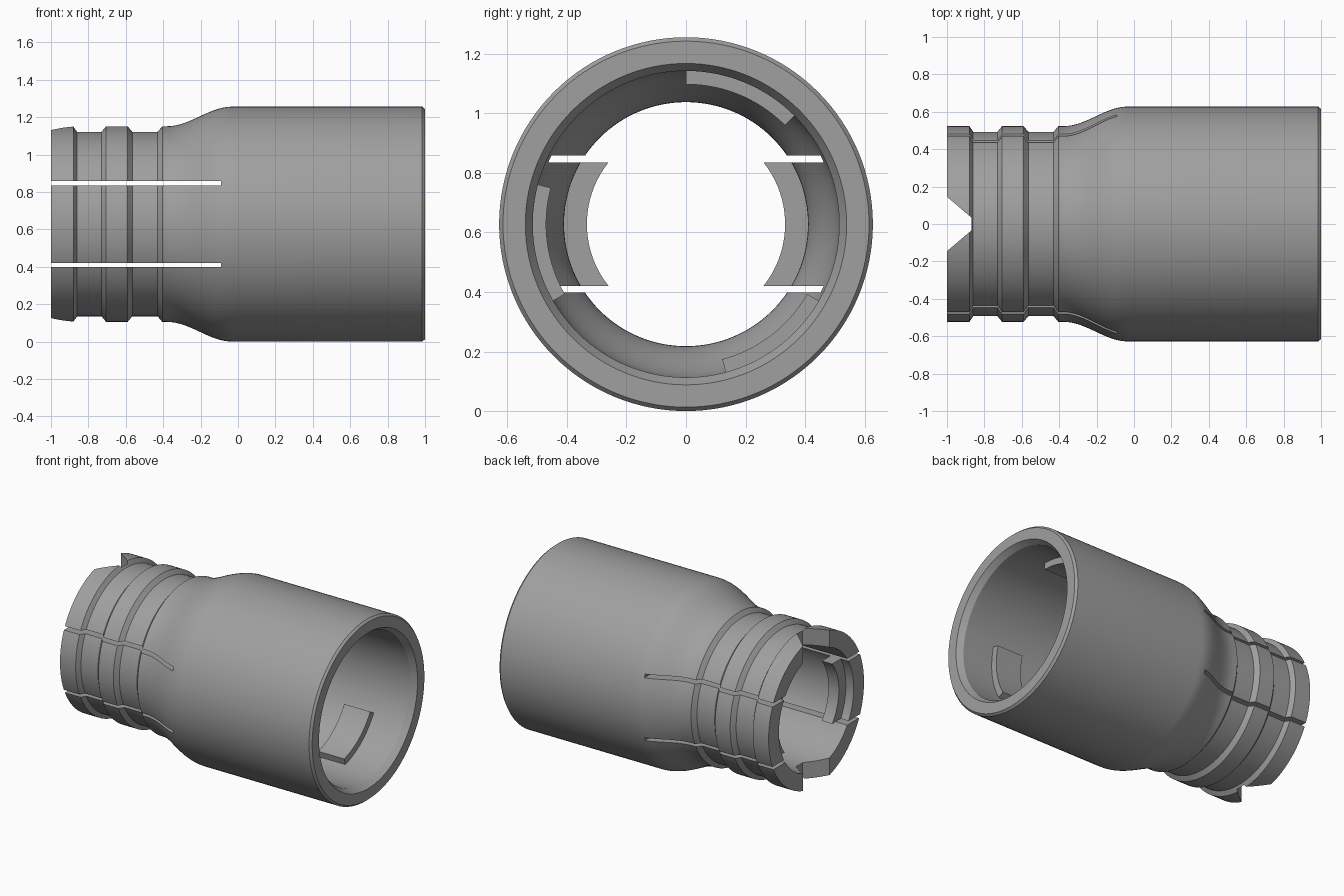
import bpy, bmesh, math
from mathutils import Vector

if "Cube" in bpy.data.objects:
    bpy.data.objects.remove(bpy.data.objects["Cube"])

CZ = 0.628      # height of the tube axis
SEG = 128

gray = bpy.data.materials.new("plain gray")
gray.diffuse_color = (0.35, 0.35, 0.35, 1)
gray.use_nodes = True
gray.node_tree.nodes["Principled BSDF"].inputs["Base Color"].default_value = gray.diffuse_color


def finish(name, bm):
    bmesh.ops.recalc_face_normals(bm, faces=bm.faces)
    mesh = bpy.data.meshes.new(name)
    bm.to_mesh(mesh)
    bm.free()
    mesh.materials.append(gray)
    obj = bpy.data.objects.new(name, mesh)
    bpy.context.collection.objects.link(obj)
    return obj


def prism(name, points, offset):
    """Extrude a closed outline of 3D points along an offset."""
    bm = bmesh.new()
    face = bm.faces.new([bm.verts.new(p) for p in points])
    res = bmesh.ops.extrude_face_region(bm, geom=[face])
    verts = [v for v in res["geom"] if isinstance(v, bmesh.types.BMVert)]
    bmesh.ops.translate(bm, verts=verts, vec=Vector(offset))
    return finish(name, bm)


def smooth(obj):
    bpy.ops.object.select_all(action='DESELECT')
    obj.select_set(True)
    bpy.context.view_layer.objects.active = obj
    bpy.ops.object.shade_smooth_by_angle(angle=math.radians(25))


def s_curve(x0, x1, r0, r1, n=14):
    return [(x0 + (x1 - x0) * i / n,
             r0 + (r1 - r0) * (1 - math.cos(math.pi * i / n)) / 2)
            for i in range(n + 1)]


# Tube body: ribbed narrow neck, shoulder, wide sleeve
outer = [(-1, .523), (-.88, .523), (-.86, .493), (-.73, .493), (-.705, .523),
         (-.59, .523), (-.565, .493), (-.43, .493), (-.405, .523)]
outer += s_curve(-.38, -.03, .523, .628)
outer += [(.985, .628), (1, .615)]
inner = [(1, .54), (.96, .515)] + s_curve(-.03, -.38, .515, .41) + [(-1, .41)]

bm = bmesh.new()
rings = []
for x, r in outer + inner:
    rings.append([bm.verts.new((x, r * math.cos(math.tau * i / SEG),
                                CZ + r * math.sin(math.tau * i / SEG)))
                  for i in range(SEG)])
for k, a in enumerate(rings):
    b = rings[(k + 1) % len(rings)]
    for i in range(SEG):
        j = (i + 1) % SEG
        bm.faces.new((a[i], a[j], b[j], b[i]))
body = finish("tube_body", bm)

# Cutters: two long slits and a tapered notch through the neck end
cutters = []
for s in (-1, 1):
    z = CZ + s * .219
    cutters.append(prism("slit_cutter",
                         [(-1.1, -1, z - .0115), (-.09, -1, z - .0115),
                          (-.09, -1, z + .0115), (-1.1, -1, z + .0115)], (0, 2, 0)))
cutters.append(prism("notch_cutter",
                     [(-1.1, -.23, -.2), (-.87, -.035, -.2),
                      (-.87, .035, -.2), (-1.1, .23, -.2)], (0, 0, 1.7)))
bpy.context.view_layer.objects.active = body
for c in cutters:
    c.hide_render = True
    mod = body.modifiers.new("cut", 'BOOLEAN')
    mod.operation = 'DIFFERENCE'
    mod.solver = 'EXACT'
    mod.object = c
    bpy.ops.object.modifier_apply(modifier=mod.name)
for c in cutters:
    bpy.data.objects.remove(c)
smooth(body)

# Inward lips on the two spring tabs between the slits
H, N = .2075, 20
zs = [-H + 2 * H * i / N for i in range(N + 1)]
for side, s in (("front", -1), ("back", 1)):
    pts = [(-.94, s * math.sqrt(.333 ** 2 - z * z), CZ + z) for z in zs]
    pts += [(-.94, s * math.sqrt(.43 ** 2 - z * z), CZ + z) for z in reversed(zs)]
    smooth(prism(side + "_tab_lip", pts, (.08, 0, 0)))

# Three curved stop blocks inside the sleeve
for k in range(3):
    angles = [math.radians(45 + 120 * k + 45 * i / 16) for i in range(17)]
    pts = [(.53, .47 * math.cos(a), CZ + .47 * math.sin(a)) for a in angles]
    pts += [(.53, .53 * math.cos(a), CZ + .53 * math.sin(a)) for a in reversed(angles)]
    smooth(prism("stop_block_%d" % (k + 1), pts, (.2, 0, 0)))
